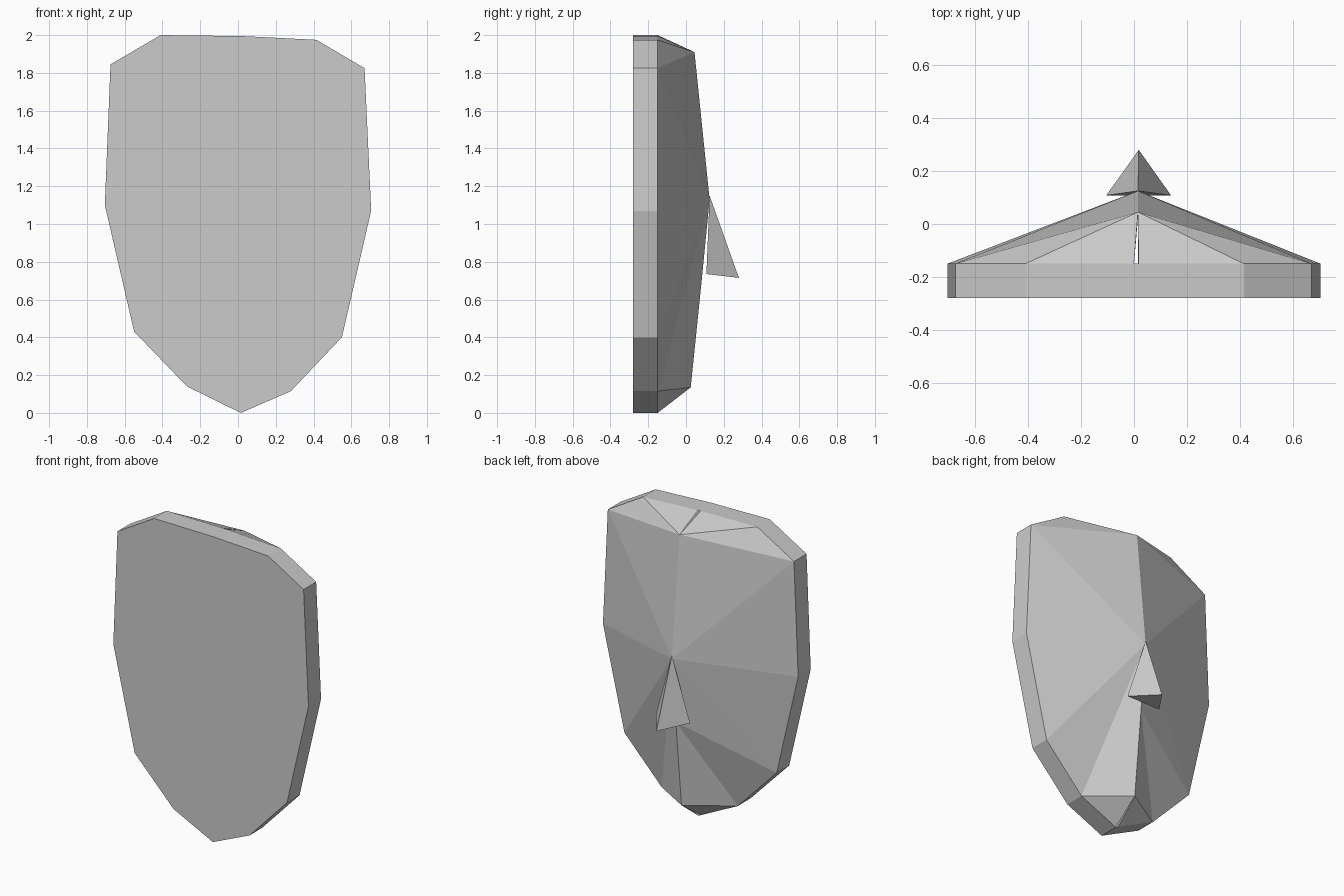
import bpy, bmesh

if "Cube" in bpy.data.objects:
    bpy.data.objects.remove(bpy.data.objects["Cube"])

grey = bpy.data.materials.new("stone grey")
grey.diffuse_color = (0.6, 0.6, 0.6, 1)
grey.use_nodes = True
grey.node_tree.nodes["Principled BSDF"].inputs["Base Color"].default_value = grey.diffuse_color


def make(name, verts, faces, closed=True):
    """Flat-shaded mesh object from points and faces."""
    bm = bmesh.new()
    vs = [bm.verts.new(v) for v in verts]
    for f in faces:
        bm.faces.new([vs[i] for i in f])
    bmesh.ops.recalc_face_normals(bm, faces=bm.faces)
    me = bpy.data.meshes.new(name)
    bm.to_mesh(me)
    bm.free()
    me.materials.append(grey)
    ob = bpy.data.objects.new(name, me)
    bpy.context.collection.objects.link(ob)
    return ob


# Mask outline, counter-clockwise from the chin (x, z)
outline = [(0.015, 0), (0.28, 0.115), (0.55, 0.40), (0.705, 1.07), (0.67, 1.825),
           (0.415, 1.975), (0.017, 1.995), (0.0, 1.995), (-0.41, 2.0), (-0.675, 1.845),
           (-0.705, 1.10), (-0.55, 0.43), (-0.27, 0.14), (0.0, 0.007)]
n = len(outline)
verts = [(x, -0.28, z) for x, z in outline] + [(x, -0.15, z) for x, z in outline]

# Centre ridge: brow, nose bridge, lip, chin
brow, bridge, lip, chin = range(2 * n, 2 * n + 4)
verts += [(0.015, 0.045, 1.91), (0.015, 0.125, 1.13), (0.015, 0.083, 0.70), (0.015, 0.025, 0.135)]

# Flat plate and its rim
faces = [tuple(range(n))]
faces += [(i, (i + 1) % n, n + (i + 1) % n, n + i) for i in range(n)]

# Facets fanning from the ridge to the rim; narrow slits stay open at crown and chin
fans = [(brow, [4, 5, 6]), (brow, [7, 8, 9]),
        (bridge, [chin, 1, 2, 3, 4, brow]), (bridge, [brow, 9, 10, 11, lip]),
        (lip, [11, 12, chin]), (chin, [0, 1]), (chin, [12, 13])]
rim = lambda i: i if i >= 2 * n else i + n
for hub, ring in fans:
    faces += [(hub, rim(a), rim(b)) for a, b in zip(ring, ring[1:])]
# Right side shares the lip point so the ridge stays joined
faces.remove((bridge, chin, rim(1)))
faces += [(bridge, lip, rim(1)), (lip, chin, rim(1))]
make("face_mask", verts, faces)

# Nose: a four-sided wedge on the ridge
make("nose",
     [(0.015, 0.125, 1.15), (-0.105, 0.108, 0.735), (0.14, 0.108, 0.735), (0.018, 0.28, 0.715)],
     [(0, 1, 3), (0, 3, 2), (1, 2, 3), (0, 2, 1)])
